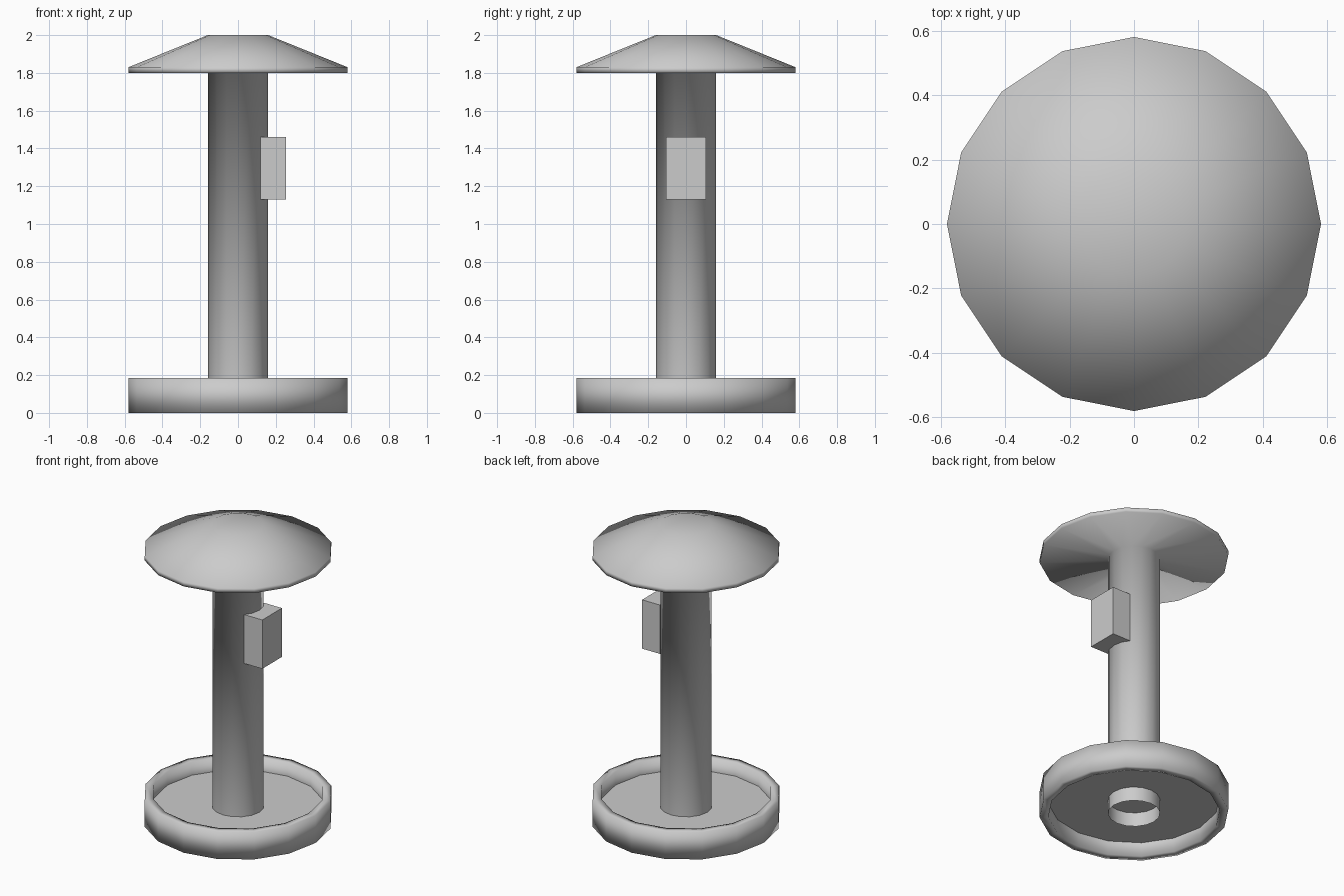
import bpy, bmesh, math

SIDES = 16

cube = bpy.data.objects.get("Cube")
if cube:
    bpy.data.objects.remove(cube)

grey = bpy.data.materials.new("light_grey")
grey.use_nodes = True
colour = (0.6, 0.6, 0.6, 1)
grey.diffuse_color = colour
grey.node_tree.nodes["Principled BSDF"].inputs["Base Color"].default_value = colour


def add_object(name, bm, smooth):
    mesh = bpy.data.meshes.new(name)
    for face in bm.faces:
        face.smooth = smooth
    bm.to_mesh(mesh)
    bm.free()
    mesh.materials.append(grey)
    obj = bpy.data.objects.new(name, mesh)
    bpy.context.collection.objects.link(obj)
    return obj


def lathe(name, profile, closed=False, cap_end=False):
    """Turn (radius, height) points about z, outside on the right of the path."""
    bm = bmesh.new()
    rings = []
    for r, z in profile:
        angles = [2 * math.pi * i / SIDES for i in range(SIDES)]
        rings.append([bm.verts.new((r * math.cos(a), r * math.sin(a), z)) for a in angles])
    pairs = list(zip(rings, rings[1:]))
    if closed:
        pairs.append((rings[-1], rings[0]))
    for low, high in pairs:
        for i in range(SIDES):
            j = (i + 1) % SIDES
            bm.faces.new((low[i], low[j], high[j], high[i]))
    if cap_end:
        bm.faces.new(rings[-1])
    return add_object(name, bm, True)


# Hollow post that flares into the domed cap
lathe("post_and_cap", [(0.16, 0), (0.16, 1.8), (0.58, 1.8), (0.58, 1.83), (0.16, 2)],
      cap_end=True)

# Raised rim of the base
lathe("base_rim", [(0.58, 0), (0.58, 0.185), (0.527, 0.185), (0.527, 0)], closed=True)

# Thin floor halfway up the rim
bm = bmesh.new()
bmesh.ops.create_circle(bm, cap_ends=True, segments=SIDES, radius=0.53)
add_object("base_floor", bm, False).location.z = 0.095

# Box fixed to the left side of the post
bm = bmesh.new()
bmesh.ops.create_cube(bm, size=1)
bmesh.ops.scale(bm, vec=(0.135, 0.21, 0.33), verts=bm.verts)
add_object("side_box", bm, False).location = (0.1875, 0, 1.295)
